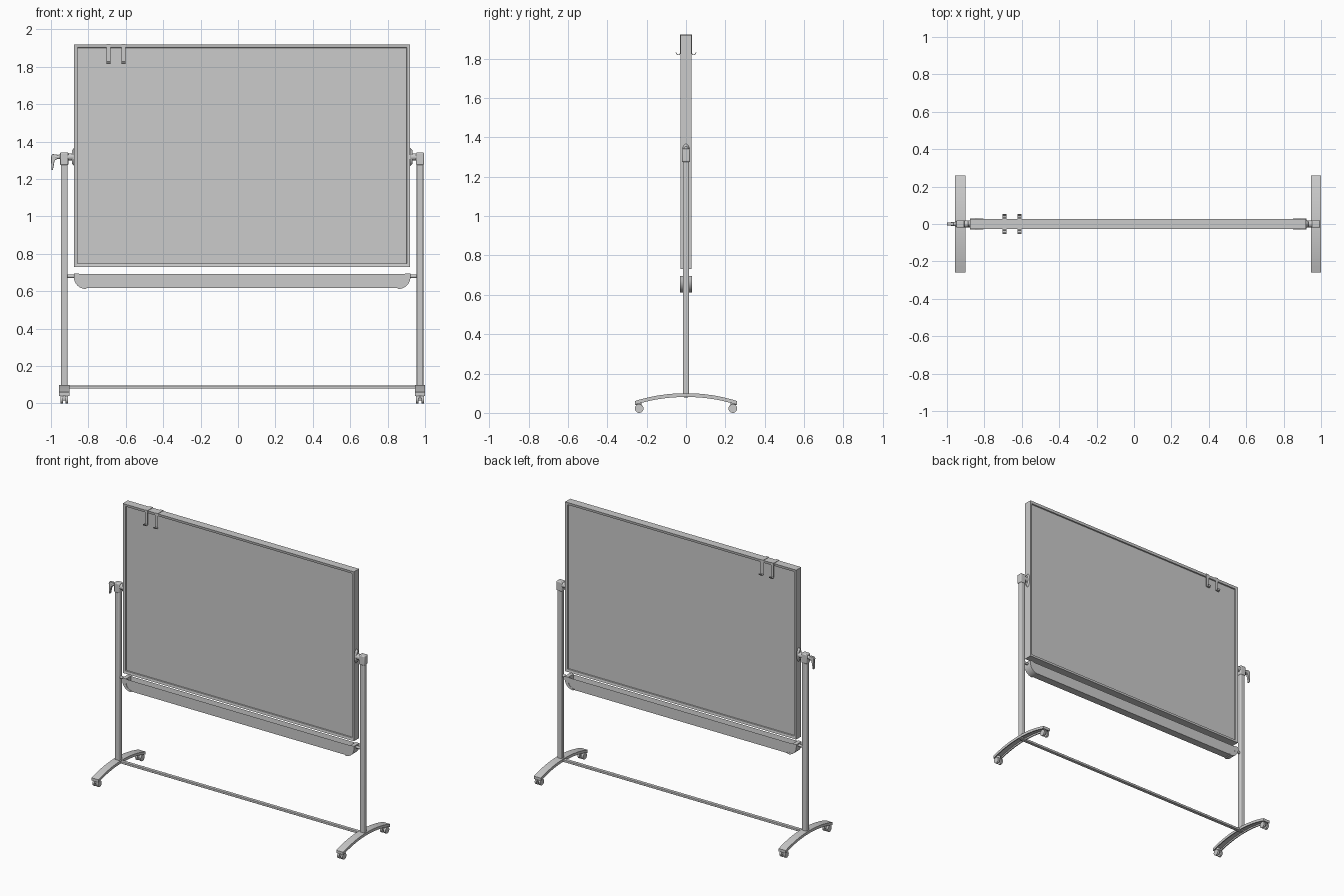
import bpy, bmesh, math
from mathutils import Vector, Matrix

if "Cube" in bpy.data.objects:
    bpy.data.objects.remove(bpy.data.objects["Cube"])

CX = 0.022          # symmetry plane of the stand (the handle offsets it)
HALF = 0.951        # post distance from that plane


def finish(name, bm, smooth=True, bevel=0.0):
    bmesh.ops.recalc_face_normals(bm, faces=bm.faces)
    me = bpy.data.meshes.new(name)
    bm.to_mesh(me)
    bm.free()
    ob = bpy.data.objects.new(name, me)
    bpy.context.collection.objects.link(ob)
    if bevel:
        m = ob.modifiers.new("bevel", 'BEVEL')
        m.width, m.segments, m.limit_method = bevel, 3, 'ANGLE'
    if smooth:
        bpy.ops.object.select_all(action='DESELECT')
        ob.select_set(True)
        bpy.context.view_layer.objects.active = ob
        bpy.ops.object.shade_smooth_by_angle(angle=math.radians(35))
    return ob


def add_box(bm, lo, hi):
    lo, hi = Vector(lo), Vector(hi)
    mat = Matrix.Translation((lo + hi) / 2) @ Matrix.Diagonal((*(hi - lo), 1))
    bmesh.ops.create_cube(bm, size=1, matrix=mat)


def box(name, lo, hi, bevel=0.0):
    bm = bmesh.new()
    add_box(bm, lo, hi)
    return finish(name, bm, bevel > 0, bevel)


def add_cone(bm, a, b, r1, r2, seg=24, squash=1.0):
    a, b = Vector(a), Vector(b)
    d = b - a
    mat = (Matrix.Translation((a + b) / 2) @ Matrix.Diagonal((1, squash, 1, 1))
           @ d.to_track_quat('Z', 'Y').to_matrix().to_4x4())
    bmesh.ops.create_cone(bm, cap_ends=True, segments=seg, radius1=r1, radius2=r2,
                          depth=d.length, matrix=mat)


def cone(name, a, b, r1, r2, seg=24, squash=1.0):
    bm = bmesh.new()
    add_cone(bm, a, b, r1, r2, seg, squash)
    return finish(name, bm)


def add_prism(bm, pts, axis, lo, hi):
    """Extrude a 2D outline along x (points are y,z) or y (points are x,z)."""
    put = (lambda p, t: (t, p[0], p[1])) if axis == 'x' else (lambda p, t: (p[0], t, p[1]))
    f = bm.faces.new([bm.verts.new(put(p, lo)) for p in pts])
    r = bmesh.ops.extrude_face_region(bm, geom=[f])
    vs = [v for v in r['geom'] if isinstance(v, bmesh.types.BMVert)]
    bmesh.ops.translate(bm, verts=vs, vec=Vector(put((0, 0), hi - lo)))


# Board: box with a recessed writing panel on both faces
bm = bmesh.new()
add_box(bm, (CX - 0.898, -0.028, 0.73), (CX + 0.898, 0.028, 1.92))
bm.normal_update()
panels = [f for f in bm.faces if abs(f.normal.y) > 0.9]
bmesh.ops.inset_individual(bm, faces=panels, thickness=0.025)
for f in panels:
    move = -f.normal * 0.003
    bmesh.ops.translate(bm, verts=f.verts, vec=move)
bmesh.ops.inset_individual(bm, faces=panels, thickness=0.002)
for f in panels:
    bmesh.ops.translate(bm, verts=f.verts, vec=-f.normal * 0.009)
finish("board", bm, False)


# Tray: open trough with curved end caps
def corner(x, top, bottom, r, s, n=10):
    """Outline from the top edge down round the lower corner, on side s."""
    pts = [(CX + s * x, top)]
    for i in range(n + 1):
        a = math.pi / 2 * i / n
        pts.append((CX + s * (x - r + r * math.cos(a)), bottom + r - r * math.sin(a)))
    return pts


bm = bmesh.new()
outline = corner(0.872, 0.692, 0.616, 0.05, 1) + corner(0.872, 0.692, 0.616, 0.05, -1)[::-1]
add_prism(bm, outline, 'y', -0.027, 0.027)
bmesh.ops.recalc_face_normals(bm, faces=bm.faces)
top = [f for f in bm.faces if f.normal.z > 0.9]
bmesh.ops.inset_individual(bm, faces=top, thickness=0.005)
bmesh.ops.translate(bm, verts=top[0].verts, vec=(0, 0, -0.035))
finish("tray", bm)
for s, side in ((-1, "left"), (1, "right")):
    bm = bmesh.new()
    band = (corner(0.9, 0.695, 0.612, 0.065, s)
            + corner(0.872, 0.695, 0.622, 0.045, s)[::-1])
    add_prism(bm, band, 'y', -0.03, 0.03)
    finish("tray_end_" + side, bm)
    cone("tray_pin_" + side, (CX + s * 0.885, 0, 0.68), (CX + s * HALF, 0, 0.68), 0.009, 0.009)

# Crossbar between the feet
box("crossbar", (CX - HALF, -0.012, 0.079), (CX + HALF, 0.012, 0.095), 0.003)


# Foot arch profile
def arch(drop, r=0.87, half=0.26, n=16):
    pts = []
    for i in range(n + 1):
        y = -half + 2 * half * i / n
        pts.append((y, 0.1 - drop - r + math.sqrt(r * r - y * y)))
    return pts


for s, side in ((-1, "left"), (1, "right")):
    x = CX + s * HALF
    # Posts with top cap
    box("post_" + side, (x - 0.018, -0.016, 0.085), (x + 0.018, 0.016, 1.33), 0.006)
    box("post_cap_" + side, (x - 0.022, -0.02, 1.275), (x + 0.022, 0.02, 1.342), 0.006)
    # Pivot pin and flared oval plate on the board edge
    cone("pivot_" + side, (x, 0, 1.318), (CX + s * 0.898, 0, 1.318), 0.019, 0.019)
    cone("pivot_plate_" + side, (CX + s * 0.897, 0, 1.318), (CX + s * 0.91, 0, 1.318),
         0.05, 0.036, 32, 0.42)
    # Arched foot: top skin and two side flanges, open below
    bm = bmesh.new()
    w = 0.027
    add_prism(bm, arch(0) + arch(0.008)[::-1], 'x', x - w, x + w)
    for a, b in ((-w, -w + 0.007), (w - 0.007, w)):
        add_prism(bm, arch(0.004) + arch(0.019)[::-1], 'x', x + a, x + b)
    for e in (-1, 1):
        ys = sorted((e * 0.26, e * 0.252))
        add_box(bm, (x - w, ys[0], 0.041), (x + w, ys[1], 0.058))
    finish("foot_" + side, bm)
    # Twin-wheel casters
    for e, end in ((-1, "front"), (1, "back")):
        y = e * 0.238
        bm = bmesh.new()
        for k in (-1, 1):
            add_cone(bm, (x + k * 0.007, y, 0.022), (x + k * 0.021, y, 0.022), 0.022, 0.022)
        add_cone(bm, (x - 0.02, y, 0.022), (x + 0.02, y, 0.022), 0.007, 0.007, 12)
        finish(f"caster_wheels_{side}_{end}", bm)
        bm = bmesh.new()
        add_box(bm, (x - 0.006, y - 0.012, 0.022), (x + 0.006, y + 0.012, 0.05))
        add_cone(bm, (x, y, 0.04), (x, y, 0.058), 0.013, 0.013, 16)
        finish(f"caster_mount_{side}_{end}", bm)

# Clamp handle on the left post
x = CX - HALF
cone("handle_hub", (x - 0.015, 0, 1.318), (x - 0.05, 0, 1.318), 0.013, 0.01)
bm = bmesh.new()
lever = [(-0.965, 1.331), (-0.992, 1.333), (-1.0, 1.322), (-0.997, 1.247),
         (-0.99, 1.247), (-0.98, 1.3), (-0.965, 1.306)]
add_prism(bm, lever, 'y', -0.009, 0.009)
finish("handle_lever", bm, True, 0.003)

# Paper hooks straddling the top of the board
side_path = [(0.031, 1.923), (0.031, 1.825), (0.036, 1.821), (0.046, 1.823), (0.05, 1.832)]
inner = [(0.0285, 1.9205), (0.0285, 1.823), (0.035, 1.818), (0.048, 1.82), (0.053, 1.831)]
for i, hx in enumerate((-0.692, -0.612)):
    bm = bmesh.new()
    for s in (-1, 1):
        add_prism(bm, [(s * a, b) for a, b in side_path + inner[::-1]], 'x', hx - 0.011, hx + 0.011)
    add_box(bm, (hx - 0.011, -0.031, 1.919), (hx + 0.011, 0.031, 1.923))
    finish(f"paper_hook_{i + 1}", bm)
